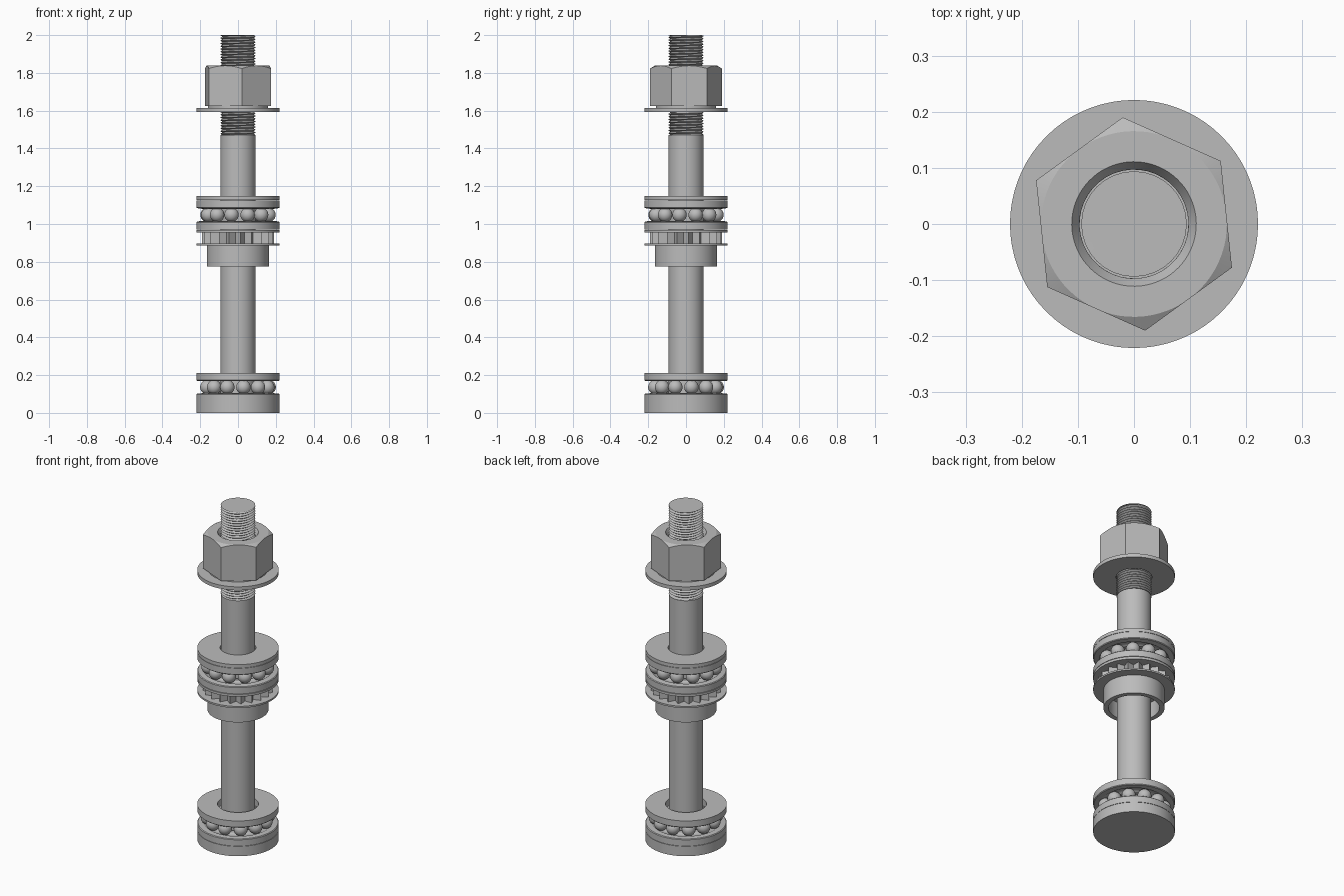
import bpy, bmesh
from math import sin, cos, pi, radians

cube = bpy.data.objects.get("Cube")
if cube:
    bpy.data.objects.remove(cube)

steel = bpy.data.materials.new("steel grey")
steel.use_nodes = True
STEEL = (0.5, 0.5, 0.5, 1)
steel.diffuse_color = STEEL
steel.node_tree.nodes["Principled BSDF"].inputs["Base Color"].default_value = STEEL


def finish(name, bm, angle=30):
    bmesh.ops.recalc_face_normals(bm, faces=bm.faces)
    mesh = bpy.data.meshes.new(name)
    bm.to_mesh(mesh)
    bm.free()
    mesh.materials.append(steel)
    obj = bpy.data.objects.new(name, mesh)
    bpy.context.collection.objects.link(obj)
    bpy.ops.object.select_all(action='DESELECT')
    obj.select_set(True)
    bpy.context.view_layer.objects.active = obj
    bpy.ops.object.shade_smooth_by_angle(angle=radians(angle))
    return obj


def lathe(name, profile, n=72, turn=0, closed=True):
    """Revolve (radius, z) points; profile may be a function of the angle."""
    bm = bmesh.new()
    rings = []
    for i in range(n):
        a = 2 * pi * i / n + radians(turn)
        pts = profile(2 * pi * i / n) if callable(profile) else profile
        rings.append([bm.verts.new((r * cos(a), r * sin(a), z)) for r, z in pts])
    m = len(rings[0])
    for i in range(n):
        a, b = rings[i], rings[(i + 1) % n]
        for k in range(m if closed else m - 1):
            l = (k + 1) % m
            bm.faces.new((a[k], b[k], b[l], a[l]))
    if not closed:
        bm.faces.new([r[0] for r in rings])
        bm.faces.new([r[-1] for r in rings])
    return finish(name, bm)


def washer(name, z0, z1, outer=0.221, inner=0.097):
    return lathe(name, [(inner, z0), (outer, z0), (outer, z1), (inner, z1)])


def solid(name, r, z0, z1):
    return lathe(name, [(r, z0), (r, z1)], closed=False)


BALL_R, BALL_RING = 0.038, 0.165


def bearing(name, z0, z1, turn):
    """Two grooved races with a ring of twelve balls between them."""
    mid, thick = (z0 + z1) / 2, 0.041
    for label, outside, side in (("lower", z0, 1), ("upper", z1, -1)):
        face = outside + side * thick
        groove = []
        for k in range(7):
            t = radians(-36 + 12 * k)
            groove.append((BALL_RING + 0.039 * sin(t), mid - side * 0.039 * cos(t)))
        lathe(f"{name}_{label}_race",
              [(0.111, outside), (0.111, face)] + groove +
              [(0.217, face), (0.221, face - side * 0.004), (0.221, outside)])
    bm = bmesh.new()
    for k in range(12):
        a = radians(turn + 30 * k)
        ball = bmesh.ops.create_uvsphere(bm, u_segments=24, v_segments=14, radius=BALL_R)
        bmesh.ops.translate(bm, verts=ball["verts"],
                            vec=(BALL_RING * sin(a), -BALL_RING * cos(a), mid))
    finish(f"{name}_balls", bm, 60)


def thread(name, z0, z1, crest, root, pitch, n=32):
    """Helical V thread, flattened at both ends."""
    bm = bmesh.new()
    turns = int((z1 - z0) / pitch) + 3
    pts = []
    for i in range(turns * n):
        a, z = 2 * pi * i / n, z0 - pitch + pitch * i / n
        pair = []
        for r, dz in ((crest, 0), (root, pitch / 2)):
            pair.append(bm.verts.new((r * cos(a), r * sin(a), min(max(z + dz, z0), z1))))
        pts.append(pair)
    for i in range(len(pts) - 1):
        (c0, r0), (c1, r1) = pts[i], pts[i + 1]
        bm.faces.new((c0, c1, r1, r0))
        if i + n + 1 < len(pts):
            bm.faces.new((r0, r1, pts[i + n + 1][0], pts[i + n][0]))
    # Remove the parts squashed onto the end planes
    bmesh.ops.dissolve_degenerate(bm, dist=1e-6, edges=bm.edges)
    finish(name, bm, 25)


# Rod with threaded upper end
solid("rod", 0.093, 0.03, 1.47)
solid("thread_core", 0.083, 1.46, 2.0)
thread("rod_thread", 1.47, 2.0, 0.094, 0.083, 0.0145)

# Base and lower bearing
solid("base_disc", 0.221, 0, 0.059)
bearing("lower_bearing", 0.061, 0.211, 10)

# Hollow collar and its flange
lathe("collar", [(0.138, 0.775), (0.165, 0.775), (0.165, 0.889),
                 (0.097, 0.889), (0.097, 0.87), (0.138, 0.87)])
washer("collar_flange", 0.887, 0.897)

# Toothed ring: every third point of the rim is a tip
TEETH = 20


def tooth_profile(a):
    step = round(a / (2 * pi) * TEETH * 2)
    r = 0.192 if step % 2 == 0 else 0.155
    return [(0.097, 0.897), (r, 0.897), (r, 0.955), (0.097, 0.955)]


lathe("toothed_ring", tooth_profile, n=TEETH * 2, turn=4)

# Upper bearing between two washers
washer("washer_below_bearing", 0.955, 0.969)
bearing("upper_bearing", 0.972, 1.125, 18)
washer("washer_above_bearing", 1.127, 1.147)

# Nut washer and chamfered hex nut
washer("nut_washer", 1.592, 1.613)
washer("nut_boss", 1.613, 1.626, 0.16)
APOTHEM = 0.1655


def nut_profile(a):
    r = APOTHEM / cos(a % (pi / 3) - pi / 6)
    drop = (r - APOTHEM) * 0.6
    return [(0.097, 1.624), (r, 1.624), (r, 1.838 - drop), (APOTHEM, 1.838),
            (0.111, 1.838), (0.097, 1.815)]


lathe("hex_nut", nut_profile, turn=96)
